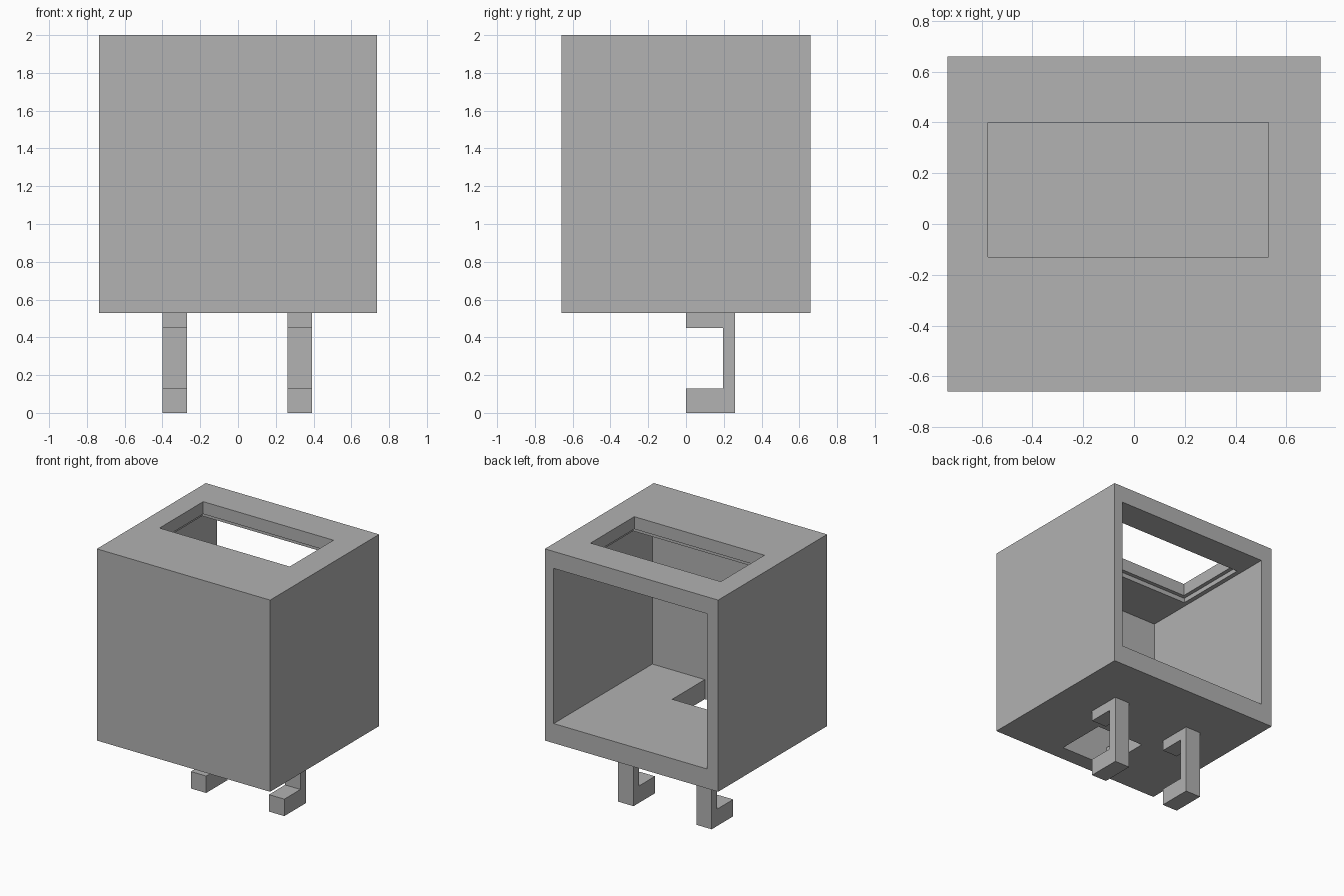
import bpy
import bmesh
import math

# Remove the default cube
cube = bpy.data.objects.get("Cube")
if cube:
    bpy.data.objects.remove(cube, do_unlink=True)

grey = bpy.data.materials.new("light_grey")
grey.use_nodes = True
colour = (0.445, 0.445, 0.445, 1)
grey.diffuse_color = colour
grey.node_tree.nodes["Principled BSDF"].inputs["Base Color"].default_value = colour


def finish(name, bm):
    bmesh.ops.recalc_face_normals(bm, faces=bm.faces)
    mesh = bpy.data.meshes.new(name)
    bm.to_mesh(mesh)
    bm.free()
    mesh.materials.append(grey)
    obj = bpy.data.objects.new(name, mesh)
    bpy.context.collection.objects.link(obj)
    return obj


def box(name, xs, ys, zs):
    bm = bmesh.new()
    bmesh.ops.create_cube(bm, size=1)
    for v in bm.verts:
        v.co = [(r[0] + r[1]) / 2 + c * (r[1] - r[0])
                for c, r in zip(v.co, (xs, ys, zs))]
    return finish(name, bm)


def rod(name, x, z, radius, y0, y1):
    """Cylinder along y, used to drill holes."""
    bm = bmesh.new()
    bmesh.ops.create_cone(bm, cap_ends=True, segments=32,
                          radius1=radius, radius2=radius, depth=y1 - y0)
    for v in bm.verts:
        v.co = (x + v.co.x, (y0 + y1) / 2 + v.co.z, z + v.co.y)
    return finish(name, bm)


def cut(target, cutter):
    cutter.hide_render = True
    mod = target.modifiers.new("cut", 'BOOLEAN')
    mod.operation = 'DIFFERENCE'
    mod.solver = 'EXACT'
    mod.object = cutter
    bpy.context.view_layer.objects.active = target
    bpy.ops.object.modifier_apply(modifier=mod.name)
    bpy.data.objects.remove(cutter, do_unlink=True)


# Housing: block hollowed from the back
housing = box("housing", (-0.735, 0.735), (-0.66, 0.66), (0.53, 2.0))
cut(housing, box("cavity_cutter", (-0.64, 0.66), (-0.535, 0.8), (0.68, 1.87)))

# Top window with a wider rebate on its underside
cut(housing, box("window_cutter", (-0.575, 0.53), (-0.13, 0.40), (1.8, 2.1)))
cut(housing, box("rebate_cutter", (-0.605, 0.56), (-0.16, 0.43), (1.8, 1.905)))

# Floor opening against the front wall
cut(housing, box("floor_cutter", (-0.19, 0.215), (-0.535, -0.14), (0.4, 0.8)))

# Round hole through the front wall
cut(housing, rod("front_hole_cutter", 0.01, 1.28, 0.043, -0.8, -0.4))

# Blind screw holes in the corners of the back rim
for x in (-0.66, 0.66):
    for z in (0.597, 1.935):
        cut(housing, rod("screw_hole_cutter", x, z, 0.038, 0.4, 0.8))

bpy.ops.object.select_all(action='DESELECT')
housing.select_set(True)
bpy.context.view_layer.objects.active = housing
bpy.ops.object.shade_smooth_by_angle(angle=math.radians(30))

# Two C-shaped hooks underneath, extruded from one profile
profile = [(0, 0), (0.26, 0), (0.26, 0.53), (0, 0.53),
           (0, 0.45), (0.195, 0.45), (0.195, 0.13), (0, 0.13)]
for name, x in (("right_hook", -0.4), ("left_hook", 0.263)):
    bm = bmesh.new()
    face = bm.faces.new([bm.verts.new((x, y, z)) for y, z in profile])
    side = bmesh.ops.extrude_face_region(bm, geom=[face], use_keep_orig=True)
    moved = [g for g in side["geom"] if isinstance(g, bmesh.types.BMVert)]
    bmesh.ops.translate(bm, verts=moved, vec=(0.13, 0, 0))
    finish(name, bm)
